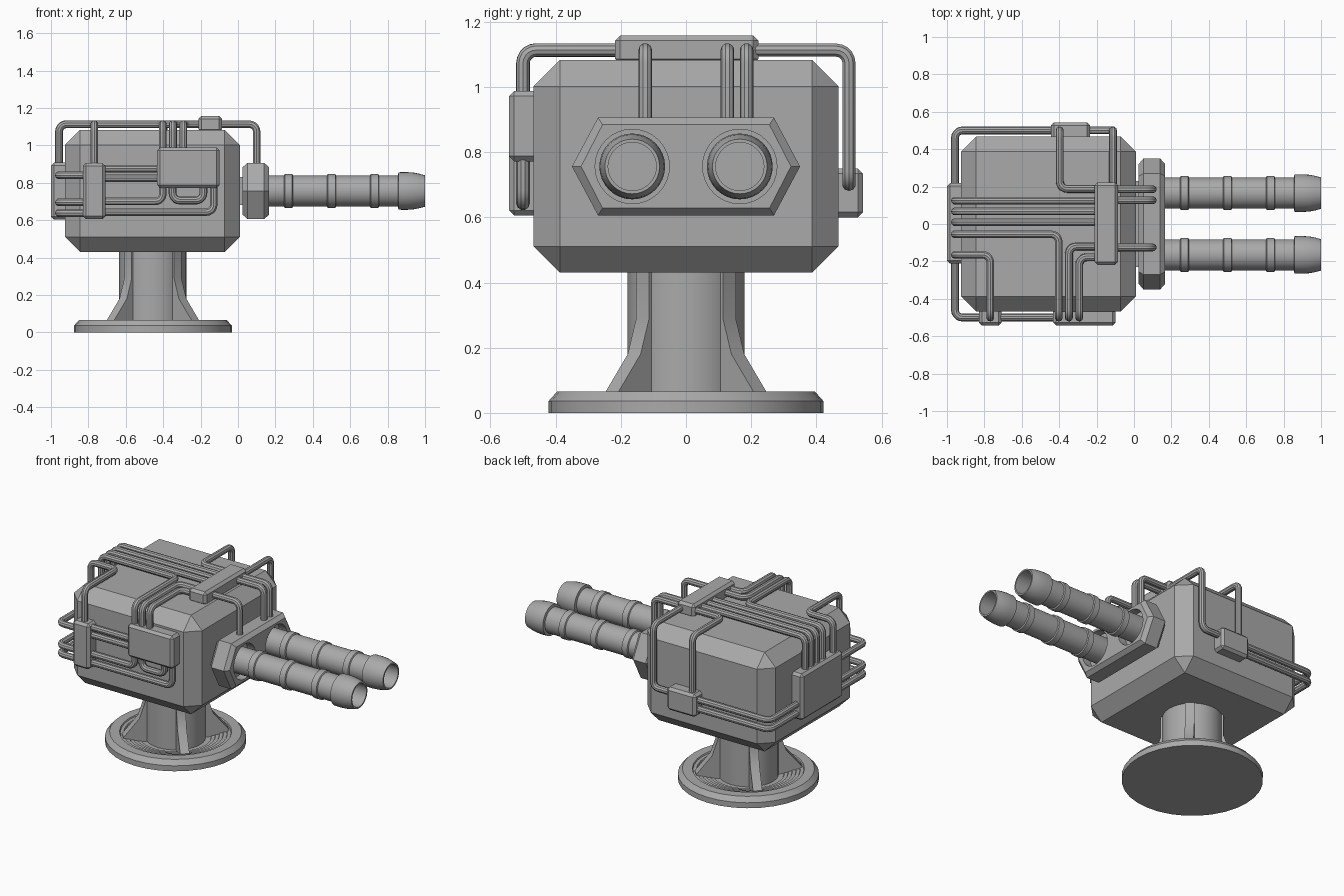
import bpy, bmesh, math
from mathutils import Vector, Matrix

if "Cube" in bpy.data.objects:
    bpy.data.objects.remove(bpy.data.objects["Cube"])

metal = bpy.data.materials.new("grey_metal")
metal.diffuse_color = (0.4, 0.4, 0.4, 1)
metal.use_nodes = True
metal.node_tree.nodes["Principled BSDF"].inputs["Base Color"].default_value = metal.diffuse_color


def add(name, bm):
    bmesh.ops.recalc_face_normals(bm, faces=bm.faces)
    me = bpy.data.meshes.new(name)
    bm.to_mesh(me)
    bm.free()
    me.materials.append(metal)
    ob = bpy.data.objects.new(name, me)
    bpy.context.collection.objects.link(ob)
    return ob


def box(name, x, y, z, bevel=0.0):
    """Chamfered box from three (min, max) ranges."""
    bm = bmesh.new()
    bmesh.ops.create_cube(bm, size=1)
    for v in bm.verts:
        v.co = [(r[0] + r[1]) / 2 + c * (r[1] - r[0]) for r, c in zip((x, y, z), v.co)]
    if bevel:
        bmesh.ops.bevel(bm, geom=bm.edges[:], offset=bevel, segments=1, affect='EDGES')
    return add(name, bm)


def loft(bm, rings):
    """Skin a list of point rings and cap both ends."""
    vs = [[bm.verts.new(p) for p in ring] for ring in rings]
    n = len(vs[0])
    for a, b in zip(vs, vs[1:]):
        for i in range(n):
            bm.faces.new((a[i], a[(i + 1) % n], b[(i + 1) % n], b[i]))
    bm.faces.new(vs[0])
    bm.faces.new(vs[-1])


def lathe(name, profile, origin, along_x=False, sides=32):
    """Revolve (radius, height) points about z, or about x."""
    bm = bmesh.new()
    angles = [math.tau * i / sides for i in range(sides)]
    loft(bm, [[(r * math.cos(a), r * math.sin(a), h) for a in angles] for r, h in profile])
    if along_x:
        bm.transform(Matrix.Rotation(math.pi / 2, 4, 'Y'))
    bm.transform(Matrix.Translation(origin))
    return add(name, bm)


def pipe(name, pts, bend=0.04, steps=5):
    """Round tube along a path with filleted corners."""
    pts = [Vector(p) for p in pts]
    path = [pts[0]]
    for a, b, c in zip(pts, pts[1:], pts[2:]):
        p, q = b + (a - b).normalized() * bend, b + (c - b).normalized() * bend
        centre = p + q - b
        for i in range(steps + 1):
            t = math.pi / 2 * i / steps
            path.append(centre + (p - centre) * math.cos(t) + (q - centre) * math.sin(t))
    path.append(pts[-1])
    cu = bpy.data.curves.new(name, 'CURVE')
    cu.dimensions = '3D'
    cu.bevel_depth = 0.021
    cu.bevel_resolution = 3
    cu.use_fill_caps = True
    sp = cu.splines.new('POLY')
    sp.points.add(len(path) - 1)
    for s, p in zip(sp.points, path):
        s.co = (*p, 1)
    cu.materials.append(metal)
    bpy.context.collection.objects.link(bpy.data.objects.new(name, cu))


# Pedestal: dished disc with stepped rings, column and four diagonal ribs
CX = -0.455
disc = [(0.422, 0), (0.422, 0.036), (0.395, 0.066), (0.335, 0.066)]
for i in range(6):
    r = 0.335 - i * 0.024
    disc += [(r - 0.004, 0.058 - i * 0.006), (r - 0.024, 0.058 - i * 0.006)]
lathe("base_disc", disc, (CX, 0, 0))
lathe("column", [(0.18, 0.01), (0.18, 0.45)], (CX, 0, 0))
rib_side = [(0.10, 0.02), (0.32, 0.02), (0.32, 0.066), (0.225, 0.18), (0.188, 0.29),
            (0.188, 0.45), (0.10, 0.45)]
for k in range(4):
    bm = bmesh.new()
    loft(bm, [[(r, w, z) for r, z in rib_side] for w in (-0.028, 0.028)])
    bm.transform(Matrix.Translation((CX, 0, 0)) @ Matrix.Rotation(math.pi / 4 + k * math.pi / 2, 4, 'Z'))
    add("pedestal_rib", bm)

# Main housing and the junction boxes around it
box("housing", (-0.925, 0.01), (-0.468, 0.468), (0.43, 1.083), 0.081)
box("top_junction", (-0.212, -0.085), (-0.218, 0.222), (1.07, 1.158), 0.016)
box("front_junction_large", (-0.432, -0.098), (-0.543, -0.45), (0.772, 0.988), 0.016)
box("front_junction_small", (-0.83, -0.708), (-0.543, -0.45), (0.605, 0.905), 0.016)
box("back_junction", (-0.445, -0.235), (0.45, 0.543), (0.6, 0.75), 0.016)
box("rear_junction", (-1.0, -0.91), (-0.212, 0.218), (0.603, 0.908), 0.016)

# Barrel mount: chamfered elongated hexagon with two round recesses
GZ = 0.756


def hexagon(x, tip, flat, h):
    return [(x, s * y, GZ + z) for s, y, z in
            ((1, tip, 0), (1, flat, h), (-1, flat, h), (-1, tip, 0), (-1, flat, -h), (1, flat, -h))]


bm = bmesh.new()
loft(bm, [hexagon(0.025, 0.32, 0.255, 0.127), hexagon(0.05, 0.35, 0.27, 0.15),
          hexagon(0.14, 0.35, 0.27, 0.15), hexagon(0.165, 0.322, 0.256, 0.128)])
mount = add("barrel_mount", bm)
box("mount_neck", (-0.02, 0.06), (-0.23, 0.23), (0.68, 0.832))

# Twin barrels with collars and open flared muzzles
cutters = []
for y in (-0.165, 0.165):
    cut = lathe("recess_cutter", [(0.114, 0.11), (0.114, 0.2)], (0, y, GZ), True)
    cut.hide_render = True
    cutters.append(cut)
    mod = mount.modifiers.new("recess", 'BOOLEAN')
    mod.operation, mod.object, mod.solver = 'DIFFERENCE', cut, 'EXACT'
    prof = [(0.083, 0.08)]
    for x in (0.27, 0.5, 0.73):
        prof += [(0.083, x - 0.024), (0.091, x - 0.02), (0.091, x + 0.02), (0.083, x + 0.024)]
    prof += [(0.083, 0.855), (0.1, 0.858), (0.101, 0.9), (0.098, 0.94), (0.092, 0.97),
             (0.084, 1.0), (0.074, 1.0), (0.074, 0.88)]
    lathe("barrel", prof, (0, y, GZ), True)

# Pipes: roof height, front/back offset, rear offset
T, F, R = 1.113, 0.5, -0.957
for y in (0.125, 0.067, 0.01):
    pipe("roof_pipe", [(R, y, 0.88), (R, y, T), (-0.15, y, T)])
for y, x, z in ((-0.055, -0.402, 0.96), (-0.165, -0.768, 0.88)):
    pipe("rear_to_front_pipe", [(R, y, 0.88), (R, y, T), (x, y, T), (x, -F, T), (x, -F, z)])
for y, x in ((-0.12, -0.348), (-0.178, -0.293)):
    pipe("roof_to_front_pipe", [(-0.15, y, T), (x, y, T), (x, -F, T), (x, -F, 0.96)])
pipe("roof_to_back_pipe", [(-0.15, 0.188, T), (-0.397, 0.188, T), (-0.397, F, T), (-0.397, F, 0.72)])
pipe("back_drop_pipe", [(-0.112, 0.2, T), (-0.112, F, T), (-0.112, F, 0.702), (-0.27, F, 0.702)])
for y in (-0.125, 0.127, 0.186):
    pipe("mount_pipe", [(-0.15, y, T), (0.1, y, T), (0.1, y, 0.88)])
for z in (0.84, 0.695, 0.638):
    pipe("front_corner_pipe", [(R, -0.18, z), (R, -F, z), (-0.8, -F, z)])
for z in (0.705, 0.645):
    pipe("back_corner_pipe", [(R, 0.18, z), (R, F, z), (-0.42, F, z)])
for z in (0.875, 0.825):
    pipe("front_link_pipe", [(-0.73, -F, z), (-0.4, -F, z)])
for x, z in ((-0.402, 0.7), (-0.13, 0.643)):
    pipe("front_elbow_pipe", [(-0.73, -F, z), (x, -F, z), (x, -F, 0.8)])
pipe("front_loop_pipe", [(-0.35, -F, 0.8), (-0.35, -F, 0.705), (-0.185, -F, 0.705), (-0.185, -F, 0.8)])

# Bake curves and recesses to meshes, then smooth the round parts
bpy.ops.object.select_all(action='SELECT')
bpy.context.view_layer.objects.active = mount
bpy.ops.object.convert(target='MESH')
bpy.ops.object.shade_smooth_by_angle(angle=math.radians(30))
for cut in cutters:
    bpy.data.objects.remove(cut, do_unlink=True)
